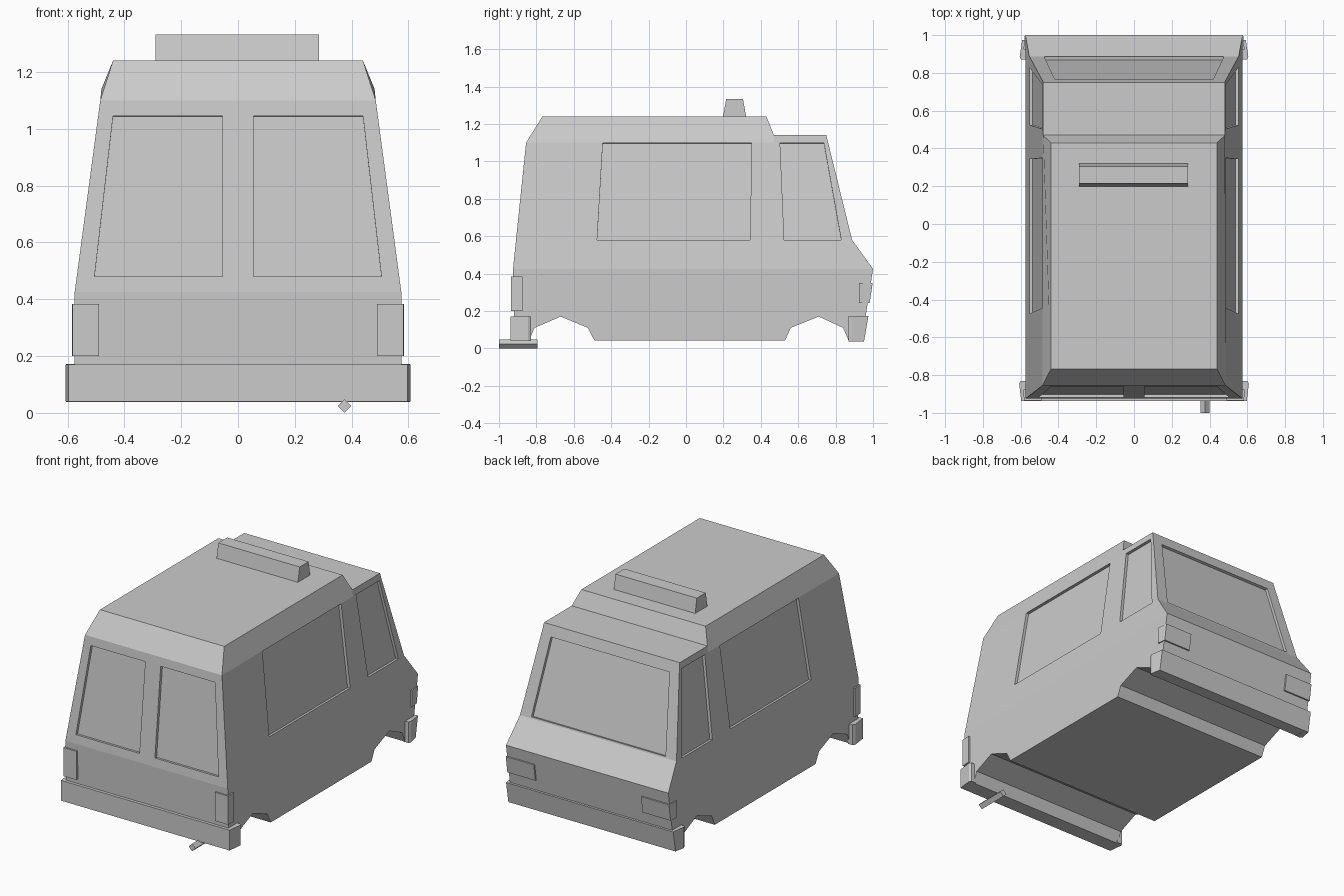
import bpy, bmesh
from mathutils import Vector
from mathutils.geometry import normal

if "Cube" in bpy.data.objects:
    bpy.data.objects.remove(bpy.data.objects["Cube"])


def half_width(z):
    if z <= 0.425:
        return 0.575
    if z <= 1.1:
        return 0.575 - 0.09 * (z - 0.425) / 0.675
    return 0.485 - 0.045 * (z - 1.1) / 0.14


def loft(name, lower, upper, cuts=(), shape=None):
    """Closed solid between two matching point loops."""
    bm = bmesh.new()
    a = [bm.verts.new(p) for p in lower]
    b = [bm.verts.new(p) for p in upper]
    n = len(a)
    bm.faces.new(a)
    bm.faces.new(b)
    for i in range(n):
        bm.faces.new((a[i], a[(i + 1) % n], b[(i + 1) % n], b[i]))
    for co, no in cuts:
        geom = bm.verts[:] + bm.edges[:] + bm.faces[:]
        bmesh.ops.bisect_plane(bm, geom=geom, plane_co=co, plane_no=no, dist=1e-5)
    if shape:
        for v in bm.verts:
            shape(v.co)
    bmesh.ops.recalc_face_normals(bm, faces=bm.faces)
    mesh = bpy.data.meshes.new(name)
    bm.to_mesh(mesh)
    bm.free()
    ob = bpy.data.objects.new(name, mesh)
    bpy.context.collection.objects.link(ob)
    return ob


def plate(name, pts, depth):
    """Flat outline thickened evenly to both sides."""
    pts = [Vector(p) for p in pts]
    d = normal(pts[:4]) * depth
    return loft(name, [p - d for p in pts], [p + d for p in pts])


def flat(pts, z):
    return [(x, y, z) for x, y in pts]


# Body: side profile with wheel arches, pulled in towards the roof
profile = [(-0.915, 0.04), (-0.84, 0.04), (-0.81, 0.11), (-0.67, 0.17), (-0.525, 0.11),
           (-0.49, 0.043), (0.53, 0.043), (0.56, 0.11), (0.71, 0.17), (0.84, 0.11),
           (0.87, 0.04), (0.94, 0.04), (1.0, 0.425), (0.888, 0.58), (0.75, 1.14),
           (0.47, 1.14), (0.43, 1.24), (-0.768, 1.24), (-0.855, 1.1), (-0.925, 0.425)]


def taper(co):
    w = 0.481 if co.y > 0.45 and co.z > 1.12 else half_width(co.z)
    co.x = w if co.x > 0 else -w


body = loft("van_body", [(-0.5, y, z) for y, z in profile], [(0.5, y, z) for y, z in profile],
            cuts=[((0, 0, 0.425), (0, 0, 1)), ((0, 0, 1.1), (0, 0, 1)), ((0, 0.47, 0), (0, 1, 0))],
            shape=taper)

# Window recesses
side_window = [(-0.475, 0.58), (0.343, 0.58), (0.35, 1.098), (-0.445, 1.098)]
cab_window = [(0.525, 0.58), (0.83, 0.58), (0.737, 1.098), (0.503, 1.098)]
rear_window = [(0.055, 0.48), (0.505, 0.48), (0.44, 1.045), (0.055, 1.045)]
windshield = [(-0.475, 0.59), (0.475, 0.59), (0.42, 1.07), (-0.42, 1.07)]


def rear_y(z):
    return -0.925 + 0.07 * (z - 0.425) / 0.675


def front_y(z):
    return 0.888 - 0.138 * (z - 0.58) / 0.56


cutters = [plate("windshield_cutter", [(x, front_y(z), z) for x, z in windshield], 0.018)]
for s in (-1, 1):
    for label, win in (("side", side_window), ("cab", cab_window)):
        cutters.append(plate(label + "_window_cutter",
                             [(s * half_width(z), y, z) for y, z in win], 0.018))
    cutters.append(plate("rear_window_cutter", [(s * x, rear_y(z), z) for x, z in rear_window], 0.018))

bpy.context.view_layer.objects.active = body
for c in cutters:
    mod = body.modifiers.new("window", 'BOOLEAN')
    mod.operation = 'DIFFERENCE'
    mod.solver = 'EXACT'
    mod.object = c
    bpy.ops.object.modifier_apply(modifier=mod.name)
for c in cutters:
    bpy.data.objects.remove(c, do_unlink=True)

# Bumpers wrapping round the corners
half = [(0.597, -0.938), (0.608, -0.845), (0.6, -0.83), (0.565, -0.83), (0.565, -0.905)]
rear_plan = half + [(-x, y) for x, y in reversed(half)]
loft("rear_bumper", flat(rear_plan, 0.04), flat(rear_plan, 0.17))

half = [(0.592, 0.952), (0.605, 0.885), (0.598, 0.87), (0.56, 0.87), (0.56, 0.92)]
front_plan = half + [(-x, y) for x, y in reversed(half)]
slanted = [(x, y + 0.023 if y > 0.9 else y) for x, y in front_plan]
loft("front_bumper", flat(front_plan, 0.038), flat(slanted, 0.172))

# Lamps wrapping round the corners
for s in (-1, 1):
    lamp = [(s * 0.49, -0.935), (s * 0.583, -0.935), (s * 0.585, -0.875), (s * 0.49, -0.875)]
    loft("tail_lamp", flat(lamp, 0.2), flat(lamp, 0.383))
    low = [(s * 0.38, 0.982), (s * 0.578, 0.982), (s * 0.585, 0.925), (s * 0.38, 0.925)]
    high = [(x, y + 0.016 if y > 0.95 else y) for x, y in low]
    loft("headlamp", flat(low, 0.243), flat(high, 0.35))

# Roof light bar
base = [(-0.29, 0.197), (0.286, 0.197), (0.286, 0.322), (-0.29, 0.322)]
top = [(-0.29, 0.215), (0.286, 0.215), (0.286, 0.305), (-0.29, 0.305)]
loft("roof_bar", flat(base, 1.235), flat(top, 1.332))

# Four-sided exhaust pipe
ring = [(0.375, 0.0), (0.399, 0.024), (0.375, 0.048), (0.351, 0.024)]
loft("exhaust_pipe", [(x, -1.0, z) for x, z in ring], [(x, -0.795, z) for x, z in ring])
